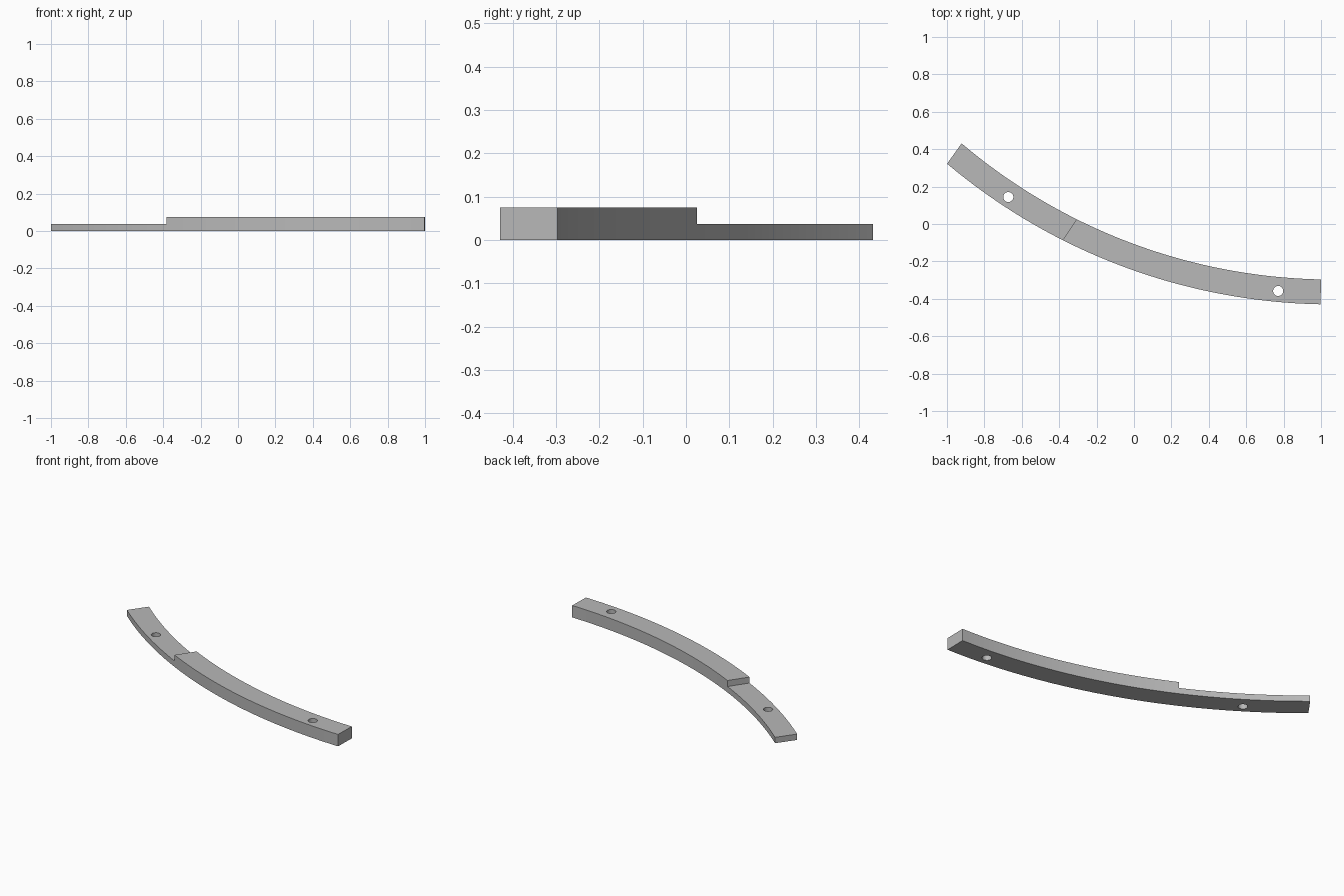
import bpy, bmesh, math
from mathutils import Vector

cube = bpy.data.objects.get("Cube")
if cube:
    bpy.data.objects.remove(cube)

CENTRE = Vector((1.062, 2.77))
HEIGHT, LAP = 0.075, 0.037
STEPS = 64

grey = bpy.data.materials.new("plain grey")
grey.use_nodes = True
colour = (0.48, 0.48, 0.48, 1)
grey.diffuse_color = colour
grey.node_tree.nodes["Principled BSDF"].inputs["Base Color"].default_value = colour


def arc(centre, radius, start, end, steps):
    """Points on an arc, angles in degrees measured from straight down."""
    points = []
    for i in range(steps + 1):
        a = math.radians(start + (end - start) * i / steps)
        points.append(centre + radius * Vector((-math.sin(a), -math.cos(a))))
    return points


def prism(name, outline, bottom, top):
    """Upright solid from a flat outline."""
    bm = bmesh.new()
    face = bm.faces.new([bm.verts.new((p[0], p[1], bottom)) for p in outline])
    made = bmesh.ops.extrude_face_region(bm, geom=[face])["geom"]
    verts = [v for v in made if isinstance(v, bmesh.types.BMVert)]
    bmesh.ops.translate(bm, verts=verts, vec=(0, 0, top - bottom))
    bmesh.ops.recalc_face_normals(bm, faces=bm.faces)
    mesh = bpy.data.meshes.new(name)
    bm.to_mesh(mesh)
    bm.free()
    mesh.materials.append(grey)
    obj = bpy.data.objects.new(name, mesh)
    bpy.context.collection.objects.link(obj)
    return obj


def cut(target, cutter):
    """Subtract the cutter for good, then discard it."""
    cutter.hide_render = True
    mod = target.modifiers.new("cut", 'BOOLEAN')
    mod.operation, mod.solver, mod.object = 'DIFFERENCE', 'EXACT', cutter
    bpy.context.view_layer.objects.active = target
    bpy.ops.object.modifier_apply(modifier=mod.name)
    bpy.data.objects.remove(cutter)


# Curved rail: outer arc out, inner arc back
outline = arc(CENTRE, 3.2, 1.16, 40.1, STEPS) + arc(CENTRE, 3.067, 40.3, 1.16, STEPS)
rail = prism("curved_rail", outline, 0, HEIGHT)

# Half-lap step at the thin end
a, b = Vector((-0.385, -0.09)), Vector((-0.307, 0.024))
d = (b - a) * 2
cut(rail, prism("lap_cutter", [a - d, b + d, (-1.2, 1), (-1.3, -0.32)], LAP, 0.2))

# Screw holes
for x, y in [(-0.672, 0.144), (0.771, -0.358)]:
    circle = arc(Vector((x, y)), 0.027, 0, 360, 32)[:-1]
    cut(rail, prism("hole_cutter", circle, -0.1, 0.2))

# Smooth curved walls, sharp corners
bpy.ops.object.select_all(action='DESELECT')
rail.select_set(True)
bpy.context.view_layer.objects.active = rail
bpy.ops.object.shade_smooth_by_angle(angle=math.radians(30))
